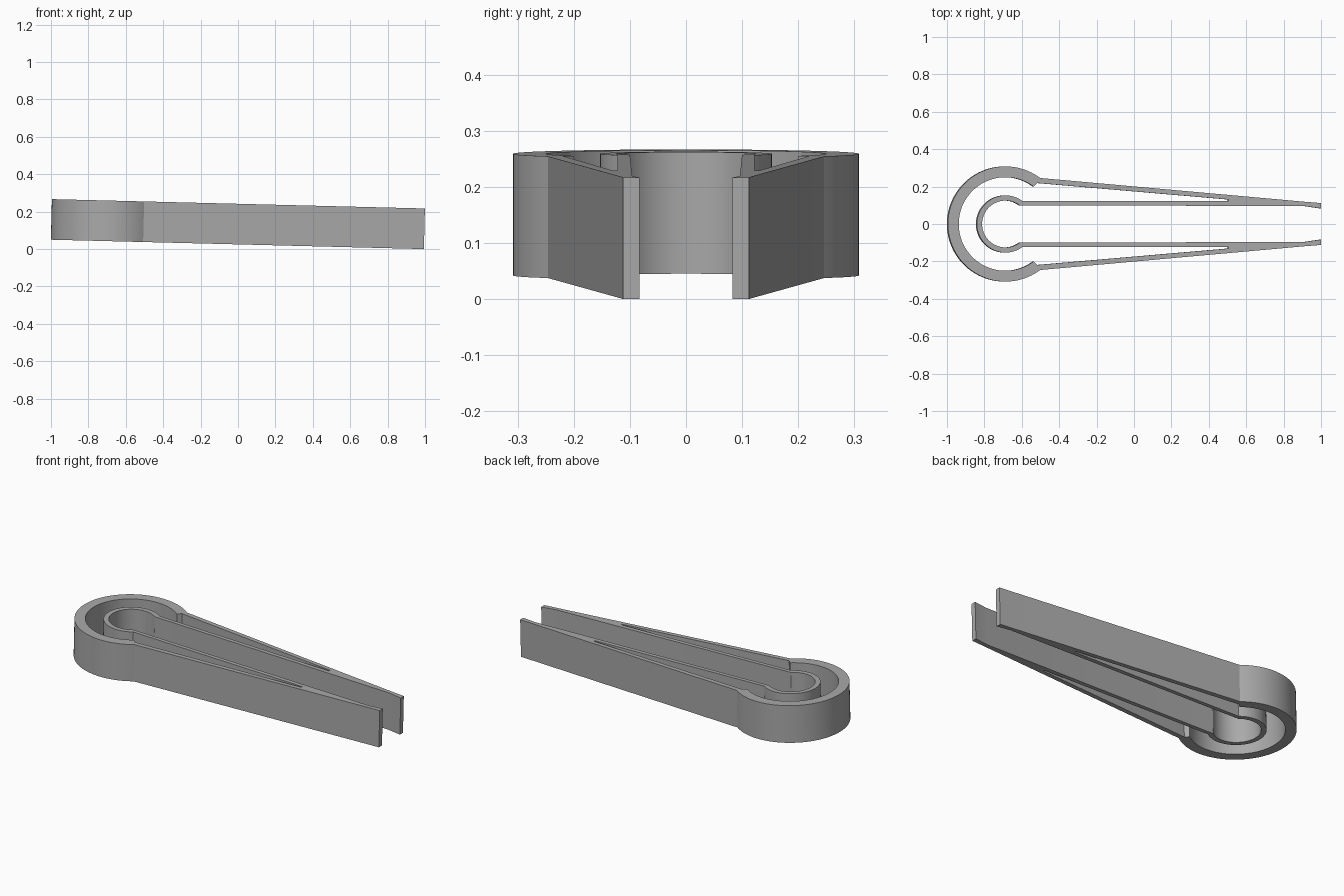
import bpy
import math

cube = bpy.data.objects.get("Cube")
if cube:
    bpy.data.objects.remove(cube, do_unlink=True)

THICK = 0.217          # height of the extruded profile
CX = -0.69             # centre of both rings
CUT = math.radians(53)  # half-angle of the ring openings


def arc(radius, steps=40):
    """Points from the ring opening round to the far side."""
    return [(CX + radius * math.cos(a), radius * math.sin(a))
            for a in (CUT + (math.pi - CUT) * i / steps for i in range(steps + 1))]


def mirrored(half):
    """Close a half outline whose ends may lie on the x axis."""
    return half + [(x, -y) for x, y in reversed(half) if abs(y) > 1e-5]


def add_loop(curve, points):
    spline = curve.splines.new("POLY")
    spline.points.add(len(points) - 1)
    for p, (x, y) in zip(spline.points, points):
        p.co = (x, y, 0, 1)
    spline.use_cyclic_u = True


# Outer boundary: big ring, arms, bent tips, inside of the small ring
tip = [(0.91, 0.119), (0.997, 0.112), (0.997, 0.083), (0.91, 0.096)]
boundary = arc(0.308)[::-1] + tip + arc(0.125)
# Slit between the two rings and along the split arms
slit = arc(0.25)[::-1] + [(-0.52, 0.219), (0.503, 0.131), (0.503, 0.122)] + arc(0.153)

curve = bpy.data.curves.new("clip_profile", "CURVE")
curve.dimensions = "2D"
curve.fill_mode = "BOTH"
curve.extrude = THICK / 2
add_loop(curve, mirrored(boundary))
add_loop(curve, mirrored(slit))

clip = bpy.data.objects.new("spring_clip", curve)
bpy.context.collection.objects.link(clip)
bpy.ops.object.select_all(action="DESELECT")
clip.select_set(True)
bpy.context.view_layer.objects.active = clip
bpy.ops.object.convert(target="MESH")
clip = bpy.context.object
clip.name = "spring_clip"

# Weld caps to walls and make normals consistent
bpy.ops.object.mode_set(mode="EDIT")
bpy.ops.mesh.select_all(action="SELECT")
bpy.ops.mesh.remove_doubles(threshold=0.0002)
bpy.ops.mesh.normals_make_consistent(inside=False)
bpy.ops.object.mode_set(mode="OBJECT")
bpy.ops.object.shade_smooth_by_angle(angle=math.radians(20))

# Slight tilt, resting on the tips
clip.rotation_euler.y = math.asin(0.025)
clip.location.z = THICK / 2 + 0.025

grey = bpy.data.materials.new("plain_grey")
grey.use_nodes = True
colour = (0.4, 0.4, 0.4, 1)
grey.diffuse_color = colour
grey.node_tree.nodes["Principled BSDF"].inputs["Base Color"].default_value = colour
clip.data.materials.clear()
clip.data.materials.append(grey)
